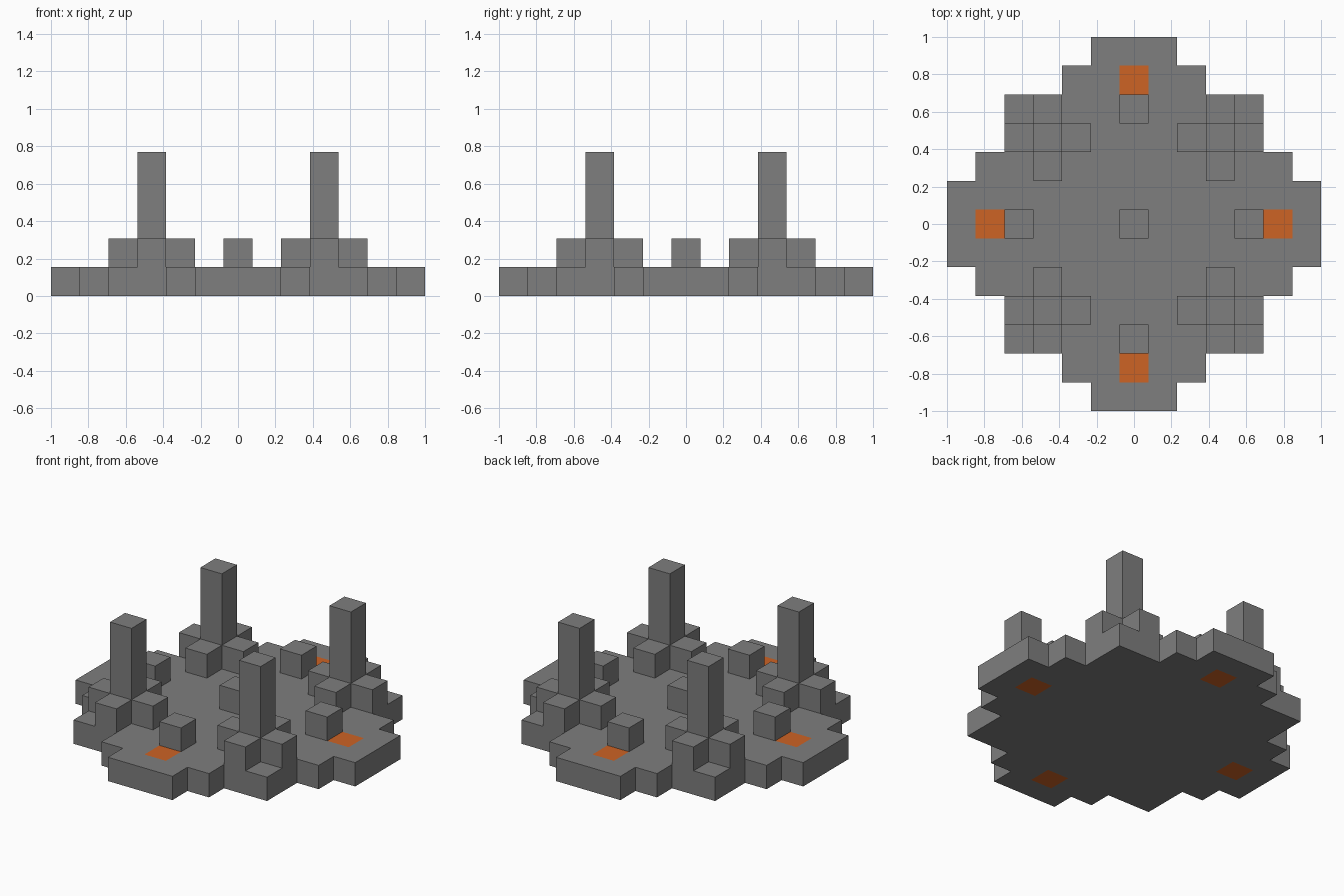
import bpy
import bmesh
from mathutils import Vector

cube = bpy.data.objects.get("Cube")
if cube:
    bpy.data.objects.remove(cube, do_unlink=True)

CELLS = 13
U = 2 / CELLS  # one block


def material(name, rgb):
    mat = bpy.data.materials.new(name)
    mat.use_nodes = True
    mat.diffuse_color = (*rgb, 1)
    mat.node_tree.nodes["Principled BSDF"].inputs["Base Color"].default_value = (*rgb, 1)
    return mat


stone = material("stone grey", (0.21, 0.21, 0.21))
orange = material("orange", (0.61, 0.125, 0.018))


def add_object(name, bm, *mats):
    mesh = bpy.data.meshes.new(name)
    bm.to_mesh(mesh)
    bm.free()
    for mat in mats:
        mesh.materials.append(mat)
    obj = bpy.data.objects.new(name, mesh)
    bpy.context.collection.objects.link(obj)
    return obj


def block(name, i, j, height=1):
    """A block column standing on the base at cell (i, j)."""
    bm = bmesh.new()
    bmesh.ops.create_cube(bm, size=U)
    bmesh.ops.scale(bm, vec=(1, 1, height), verts=bm.verts)
    bmesh.ops.translate(bm, vec=Vector((i, j, 1 + height / 2)) * U, verts=bm.verts)
    return add_object(name, bm, stone)


def cell(face):
    c = face.calc_center_median()
    return abs(round(c.x / U)), abs(round(c.y / U))


# Stepped base: half width of each row, from the middle row outwards
half_width = [6, 6, 5, 4, 4, 2, 1]
bm = bmesh.new()
bmesh.ops.create_grid(bm, x_segments=CELLS, y_segments=CELLS, size=1)
outside = [f for f in bm.faces if cell(f)[0] > half_width[cell(f)[1]]]
bmesh.ops.delete(bm, geom=outside, context='FACES')
top = bmesh.ops.extrude_face_region(bm, geom=bm.faces[:], use_keep_orig=True)
top_verts = [g for g in top["geom"] if isinstance(g, bmesh.types.BMVert)]
bmesh.ops.translate(bm, vec=(0, 0, U), verts=top_verts)
bmesh.ops.recalc_face_normals(bm, faces=bm.faces)
# Orange inlays, top and bottom
for f in bm.faces:
    if abs(f.normal.z) > 0.5 and cell(f) in {(0, 5), (5, 0)}:
        f.material_index = 1
add_object("base", bm, stone, orange)

# Corner towers, each with four buttress blocks
for sx, x_name in ((1, "left"), (-1, "right")):
    for sy, y_name in ((-1, "front"), (1, "back")):
        i, j = 3 * sx, 3 * sy
        corner = f"{y_name}_{x_name}"
        block(f"{corner}_tower", i, j, 4)
        for n, (di, dj) in enumerate(((1, 0), (-1, 0), (0, 1), (0, -1)), 1):
            block(f"{corner}_buttress_{n}", i + di, j + dj)

# Single blocks beside the inlays, and the centre block
block("front_block", 0, -4)
block("back_block", 0, 4)
block("left_block", 4, 0)
block("right_block", -4, 0)
block("centre_block", 0, 0)
